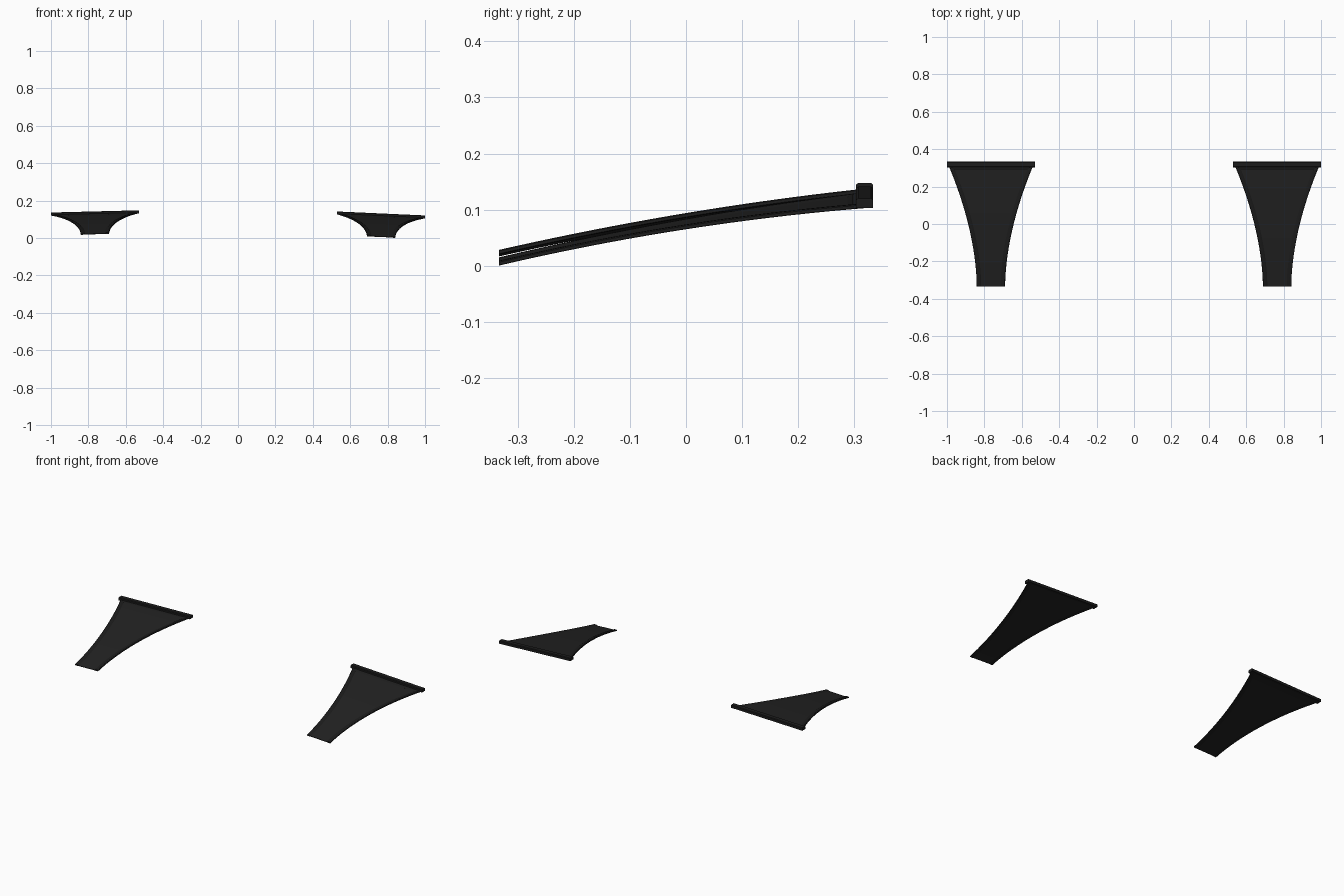
import bpy, bmesh, math

if "Cube" in bpy.data.objects:
    bpy.data.objects.remove(bpy.data.objects["Cube"])

def material(name, v):
    m = bpy.data.materials.new(name)
    m.diffuse_color = (v, v, v, 1)
    m.use_nodes = True
    m.node_tree.nodes["Principled BSDF"].inputs["Base Color"].default_value = m.diffuse_color
    return m

PANEL = material("charcoal", 0.016)
TRIM = material("black trim", 0.012)
CX, Y0, Y1, N = 0.765, -0.333, 0.333, 20

def half_width(y):
    t = (y - Y0) / (Y1 - Y0)
    return 0.076 + 0.159 * t ** 1.8

def loft(name, rings, mat, angle=30):
    # closed cross-sections joined end to end
    bm = bmesh.new()
    vs = [[bm.verts.new(p) for p in r] for r in rings]
    n = len(rings[0])
    for a, b in zip(vs, vs[1:]):
        for i in range(n):
            j = (i + 1) % n
            bm.faces.new((a[i], a[j], b[j], b[i]))
    bm.faces.new(vs[0][::-1])
    bm.faces.new(vs[-1])
    bmesh.ops.recalc_face_normals(bm, faces=bm.faces)
    me = bpy.data.meshes.new(name)
    bm.to_mesh(me)
    bm.free()
    ob = bpy.data.objects.new(name, me)
    bpy.context.collection.objects.link(ob)
    me.materials.append(mat)
    bpy.ops.object.select_all(action='DESELECT')
    ob.select_set(True)
    bpy.context.view_layer.objects.active = ob
    bpy.ops.object.shade_smooth_by_angle(angle=math.radians(angle))
    return ob

def build_flap(side, base, pitch, curve, roll):
    cx = CX if side == "right" else -CX

    def pt(u, y, h):
        return (cx + u, y, base + pitch * y + curve * y * y + roll * u + h)

    ys = [Y0 + (Y1 - 0.004 - Y0) * i / N for i in range(N + 1)]

    # thin flared panel
    rings = []
    for y in ys:
        w = half_width(y) - 0.012
        rings.append([pt(-w, y, 0.001), pt(w, y, 0.001), pt(w, y, 0.004), pt(-w, y, 0.004)])
    loft(side + "_panel", rings, PANEL)

    # raised rim along both curved edges
    section = [(0, 0.001), (0, 0.006), (0.003, 0.008), (0.016, 0.008),
               (0.024, 0.004), (0.024, 0.001), (0.016, 0), (0.003, 0)]
    for s, label in ((-1, "left"), (1, "right")):
        rings = [[pt(s * (half_width(y) - d), y, h) for d, h in section] for y in ys]
        loft(f"{side}_{label}_rim", rings, TRIM)

    # thick bar across the wide end
    prof = [(0.303, 0.001), (0.303, 0.015), (0.307, 0.018), (0.330, 0.018),
            (0.333, 0.015), (0.333, 0.001)]
    rings = []
    for u in (-0.235, 0.235):
        z0 = pt(u, 0.318, 0)[2]
        rings.append([(cx + u, y, z0 + h) for y, h in prof])
    loft(side + "_end_bar", rings, TRIM)

    # narrow lip where the panel meets the bar
    rings = []
    for y, h in ((0.288, 0.004), (0.296, 0.007), (0.304, 0.008)):
        w = half_width(y) - 0.015
        rings.append([pt(-w, y, 0.003), pt(w, y, 0.003), pt(w, y, h), pt(-w, y, h)])
    loft(side + "_inner_lip", rings, TRIM)

build_flap("left", 0.083, 0.160, -0.10, 0.025)
build_flap("right", 0.0705, 0.166, -0.103, -0.045)
